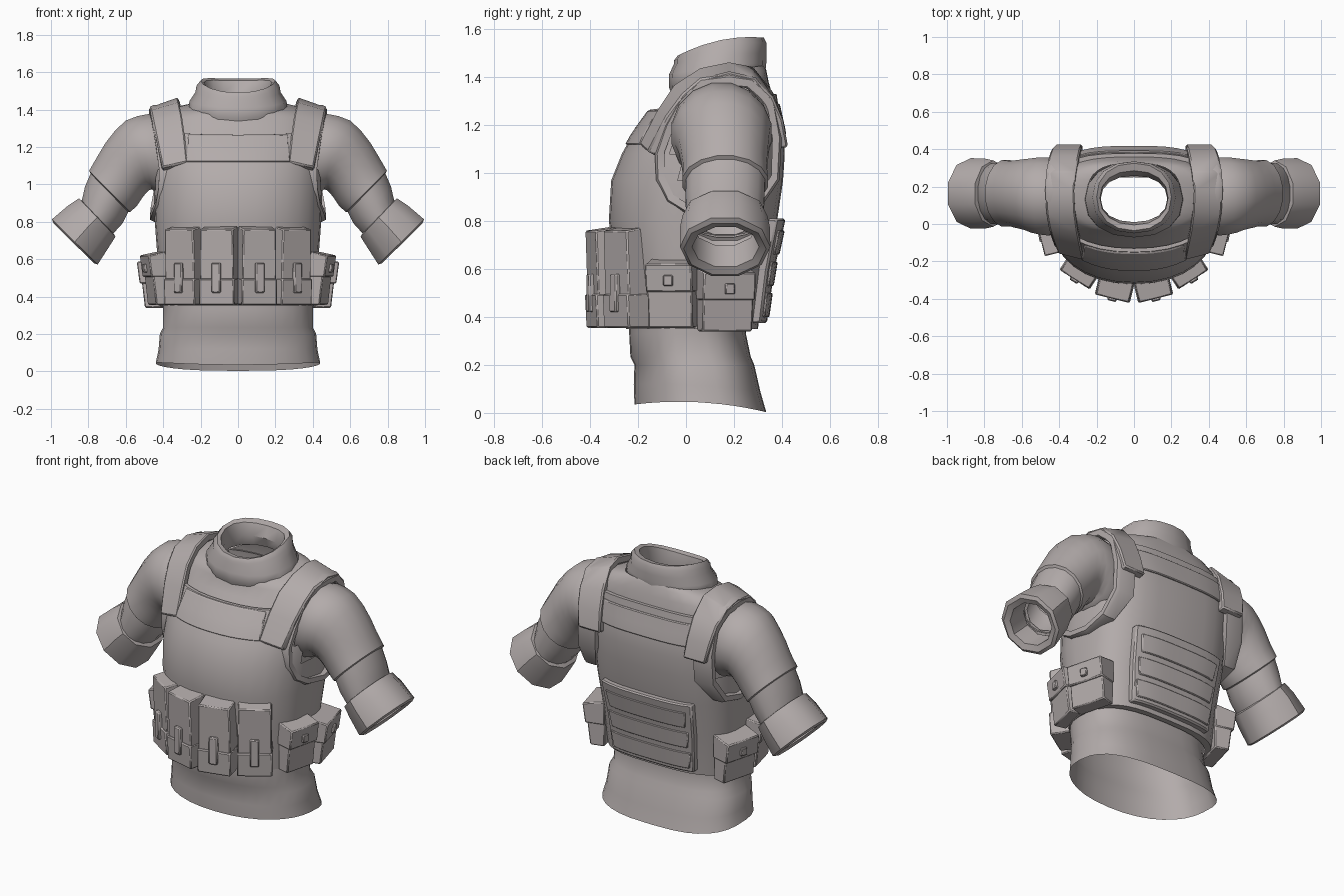
import bpy, bmesh, math
from mathutils import Vector, Matrix

if "Cube" in bpy.data.objects:
    bpy.data.objects.remove(bpy.data.objects["Cube"])

grey = bpy.data.materials.new("warm_grey_fabric")
grey.diffuse_color = (0.45, 0.41, 0.405, 1)
grey.use_nodes = True
grey.node_tree.nodes["Principled BSDF"].inputs["Base Color"].default_value = grey.diffuse_color


def make(name, verts, faces, mirror=False, bevel=0.0, angle=38, hole=None):
    me = bpy.data.meshes.new(name)
    bm = bmesh.new()
    vs = [bm.verts.new(v) for v in verts]
    for f in faces:
        bm.faces.new([vs[i] for i in f])
    bmesh.ops.recalc_face_normals(bm, faces=bm.faces)
    if hole:  # arm openings: y and z radius
        cut = [f for f in bm.faces for c in [f.calc_center_median()]
               if abs(c.x) > .3 and ((c.y - .14) / hole[0]) ** 2 + ((c.z - 1.16) / hole[1]) ** 2 < 1]
        bmesh.ops.delete(bm, geom=cut, context='FACES')
    bm.to_mesh(me)
    bm.free()
    ob = bpy.data.objects.new(name, me)
    bpy.context.collection.objects.link(ob)
    me.materials.append(grey)
    bpy.ops.object.select_all(action='DESELECT')
    ob.select_set(True)
    bpy.context.view_layer.objects.active = ob
    bpy.ops.object.shade_smooth_by_angle(angle=math.radians(angle))
    if bevel:
        b = ob.modifiers.new("bevel", 'BEVEL')
        b.width, b.segments = bevel, 1
    if mirror:
        m = ob.modifiers.new("mirror", 'MIRROR')
        m.use_mirror_merge = False
    return ob


def loft(name, rings, cap=False, loop=False, **kw):
    n = len(rings[0])
    verts = [p for r in rings for p in r]
    k = len(rings)
    faces = [(i * n + j, i * n + (j + 1) % n, (i + 1) % k * n + (j + 1) % n, (i + 1) % k * n + j)
             for i in range(k if loop else k - 1) for j in range(n)]
    if cap:
        faces += [tuple(range(n)), tuple(range((k - 1) * n, k * n))]
    return make(name, verts, faces, **kw)


def spow(v, e):
    return math.copysign(abs(v) ** e, v)


# Horizontal ring: front/back heights, half width, front/back depth, raised sides
def body_ring(zf, zb, w, yf, yb, lift=0, n=32, ef=2.2, eb=2.8):
    pts, yc, h = [], (yf + yb) / 2, (yb - yf) / 2
    for i in range(n):
        a = 2 * math.pi * i / n
        e = 2 / (ef if math.sin(a) < 0 else eb)
        y = yc + h * spow(math.sin(a), e)
        t = (y - yf) / (yb - yf)
        pts.append((w * spow(math.cos(a), e), y, zf + (zb - zf) * t + lift * 4 * t * (1 - t)))
    return pts


# Shirt body, open at the hem
loft("shirt", [body_ring(*r) for r in [
    (.035, .003, .44, -.215, .335, .025), (.12, .09, .425, -.218, .31, .01), (.20, .20, .418, -.215, .285),
    (.235, .235, .40, -.232, .27), (.33, .33, .40, -.237, .25), (.6, .6, .40, -.24, .29),
    (.9, .9, .41, -.27, .35), (1.05, 1.05, .42, -.24, .365), (1.13, 1.13, .42, -.2, .37), (1.2, 1.2, .42, -.16, .37),
    (1.29, 1.31, .43, -.09, .365), (1.35, 1.38, .41, -.055, .345),
    (1.375, 1.43, .34, -.05, .335), (1.39, 1.45, .25, -.04, .325)]], angle=60, hole=(.17, .17))

# Thick rolled collar
loft("collar", [body_ring(*r, n=16, ef=2.2, eb=2.2) for r in [
    (1.31, 1.41, .23, -.05, .33), (1.355, 1.43, .265, -.07, .332, .005), (1.41, 1.46, .26, -.072, .335, .01),
    (1.455, 1.50, .228, -.05, .335, .015), (1.47, 1.545, .222, -.05, .335, .02),
    (1.49, 1.565, .20, -.035, .325, .028), (1.485, 1.555, .182, -.005, .285, .025),
    (1.42, 1.49, .178, .01, .258, .01), (1.36, 1.43, .20, 0, .28)]])

# Vest shell; rows are z, half width, front, back
VEST = [(.35, .41, -.25, .30), (.6, .43, -.29, .335), (.8, .445, -.322, .38), (.97, .45, -.312, .405),
        (1.08, .45, -.268, .412), (1.17, .45, -.218, .408), (1.25, .45, -.16, .39)]
EB = 3.2
rings = [body_ring(.352, .352, .402, -.24, .265)]
rings += [body_ring(z, z, w, f, b, eb=EB) for z, w, f, b in VEST]
rings += [body_ring(1.265, 1.33, .445, -.15, .378, eb=EB), body_ring(1.265, 1.33, .425, -.13, .35)]
loft("vest", rings, hole=(.19, .25))


def vest_y(x, z, back):
    for (z0, w0, f0, b0), (z1, w1, f1, b1) in zip(VEST, VEST[1:]):
        if z <= z1 or z1 == 1.25:
            t = (z - z0) / (z1 - z0)
            w, f, b = w0 + (w1 - w0) * t, f0 + (f1 - f0) * t, b0 + (b1 - b0) * t
            break
    e = EB if back else 2.2
    s = (1 - min(1, abs(x) / w) ** e) ** (1 / e)
    return (f + b) / 2 + (b - f) / 2 * s * (1 if back else -1)


# Slab that follows the vest surface
def vest_panel(name, hw0, hw1, z0, z1, back, out, bevel=.008, nx=10, nz=4):
    d = 1 if back else -1
    rings = []
    for i in range(nx + 1):
        u = 2 * i / nx - 1
        col = [(u * (hw0 + (hw1 - hw0) * k / nz), z0 + (z1 - z0) * k / nz) for k in range(nz + 1)]
        rings.append([(x, vest_y(x, z, back) + d * out, z) for x, z in col]
                     + [(x, vest_y(x, z, back) - d * .02, z) for x, z in reversed(col)])
    loft(name, rings, cap=True, bevel=bevel, angle=30)


vest_panel("chest_panel", .28, .265, 1.12, 1.262, False, .008, bevel=.004)
vest_panel("upper_back_panel", .29, .29, 1.16, 1.29, True, .010, bevel=.005)
vest_panel("back_plate", .27, .30, .375, .81, True, .034)
for i, z in enumerate((.40, .53, .66)):
    vest_panel(f"back_plate_band_{i + 1}", .25, .265, z, z + .10, True, .041, bevel=.004, nz=1)

# Shoulder straps: y, z, inner x, outer x, drop of the outer edge
PATH = [(-.195, 1.12, .27, .405, .03), (-.12, 1.265, .285, .435, .03), (-.05, 1.37, .30, .455, .04),
        (.06, 1.44, .315, .468, .045), (.18, 1.465, .32, .475, .055), (.28, 1.445, .31, .47, .05),
        (.362, 1.34, .295, .455, .02), (.405, 1.22, .285, .44, 0), (.426, 1.11, .275, .42, 0)]
rings = []
for i, (y, z, xi, xo, dr) in enumerate(PATH):
    a, b = PATH[max(i - 1, 0)], PATH[min(i + 1, len(PATH) - 1)]
    n = Vector((0, a[1] - b[1], b[0] - a[0])).normalized()
    top_in, top_out = Vector((xi, y, z)), Vector((xo, y, z - dr))
    if y < 0:
        top_out.y += .035
    rings.append([top_in, top_out, top_out - n * .05, top_in - n * .05])
loft("shoulder_straps", rings, cap=True, mirror=True, bevel=.008)

# Rim around each armhole: outer outline in y, z
RIM = [(-.13, 1.08), (-.125, .97), (-.08, .88), (0, .83), (.15, .80), (.3, .84), (.39, .97), (.40, 1.15),
       (.372, 1.3), (.29, 1.40), (.18, 1.425), (.06, 1.395), (-.03, 1.31), (-.09, 1.2)]
rings = []
for y, z in RIM:
    x = .462 - .9 * max(0, .1 - y) ** 2 - 1.2 * max(0, y - .25) ** 2
    c = Vector((0, .14, 1.12))
    o = Vector((0, y, z))
    q = o + (c - o).normalized() * .04
    deep = .11 if y > .3 else .07
    rings.append([(x - deep, o.y, o.z), (x - .012, o.y, o.z), (x + .008, (o.y * 3 + q.y) / 4, (o.z * 3 + q.z) / 4),
                  (x + .008, q.y, q.z), (x - deep, q.y, q.z)])
loft("armhole_rims", rings, loop=True, mirror=True)


# Ring across the arm: top x,z, bottom x,z, front and back y
def arm_ring(tx, tz, bx, bz, y0, y1, n):
    t, b = Vector((tx, 0, tz)), Vector((bx, 0, bz))
    c, h = (t + b) / 2, (t - b) / 2
    out = []
    for i in range(n):
        a = 2 * math.pi * (i + .5) / n
        k = 1 / math.cos(math.pi / n) if n < 12 else 1
        p = c + h * math.cos(a) * k
        out.append((p.x, (y0 + y1) / 2 + (y1 - y0) / 2 * math.sin(a), p.z))
    return out


loft("sleeves", [arm_ring(*r, 16) for r in [
    (.40, 1.37, .405, .94, -.06, .35), (.48, 1.38, .44, .95, -.065, .36), (.54, 1.368, .46, .97, -.06, .36),
    (.60, 1.345, .475, .965, -.05, .355), (.655, 1.295, .49, .95, -.035, .35), (.71, 1.225, .51, .925, -.025, .345),
    (.755, 1.15, .54, .88, -.015, .34), (.798, 1.075, .575, .85, -.018, .345), (.79, 1.06, .585, .85, -.003, .332),
    (.82, .99, .615, .79, -.005, .33), (.84, .90, .67, .73, 0, .325)]], mirror=True)

# Turned-up sleeve cuffs, open at the end
loft("sleeve_cuffs", [arm_ring(*r, 10) for r in [
    (.82, .90, .67, .745, .01, .315), (.85, .925, .655, .72, -.015, .34), (.91, .885, .69, .665, -.025, .35),
    (.995, .813, .75, .572, -.025, .352), (.985, .79, .77, .578, -.01, .335), (.955, .775, .785, .61, .025, .305),
    (.86, .86, .70, .70, .03, .295)]], mirror=True)


# Box on the vest; local x = width, y = outward, z = up; top may differ from bottom
def pouch_part(name, loc, yaw, w, z0, z1, d_bot, d_top, back=-.055, drop=0, bevel=.006, wt=None):
    m = Matrix.Translation((loc[0], loc[1], 0)) @ Matrix.Rotation(yaw, 4, 'Z')
    rings = []
    for z, d, ww, dr in ((z0, d_bot, w, 0), (z1, d_top, wt or w, drop)):
        rings.append([m @ Vector(p) for p in ((-ww / 2, back, z), (ww / 2, back, z),
                                              (ww / 2, d, z - dr), (-ww / 2, d, z - dr))])
    loft(name, rings, cap=True, mirror=True, bevel=bevel, angle=30)


# Tall front pouches with pocket, lid strip and pull tab
for label, loc, ang, deep in (("inner", (.113, -.385), 14, -.12), ("outer", (.31, -.285), 33, -.105)):
    yaw = math.pi + math.radians(ang)
    pouch_part(f"{label}_tall_pouches", loc, yaw, .188, .36, .78, 0, .014, back=deep, drop=.02, wt=.182)
    pouch_part(f"{label}_lower_pockets", loc, yaw, .193, .355, .50, .008, .015, back=deep, drop=.005)
    pouch_part(f"{label}_pull_tabs", loc, yaw, .05, .42, .58, .028, .026, back=0)

# Side pouches with lids and square buttons
for label, loc, deg, w, z0, z1, d in (("front_side", (.44, -.06), -14, .19, .355, .645, .05),
                                      ("rear_side", (.442, .165), 15, .215, .34, .61, .06)):
    yaw = math.radians(deg) - math.pi / 2
    pouch_part(f"{label}_pouches", loc, yaw, w, z0, z1 - .01, d - .03, d, drop=.02)
    pouch_part(f"{label}_pouch_lids", loc, yaw, w + .01, z1 - .14, z1, d - .002, d + .014, drop=.025)
    pouch_part(f"{label}_buttons", loc, yaw, .04, z1 - .115, z1 - .07, d + .018, d + .020, back=0, bevel=.004)
